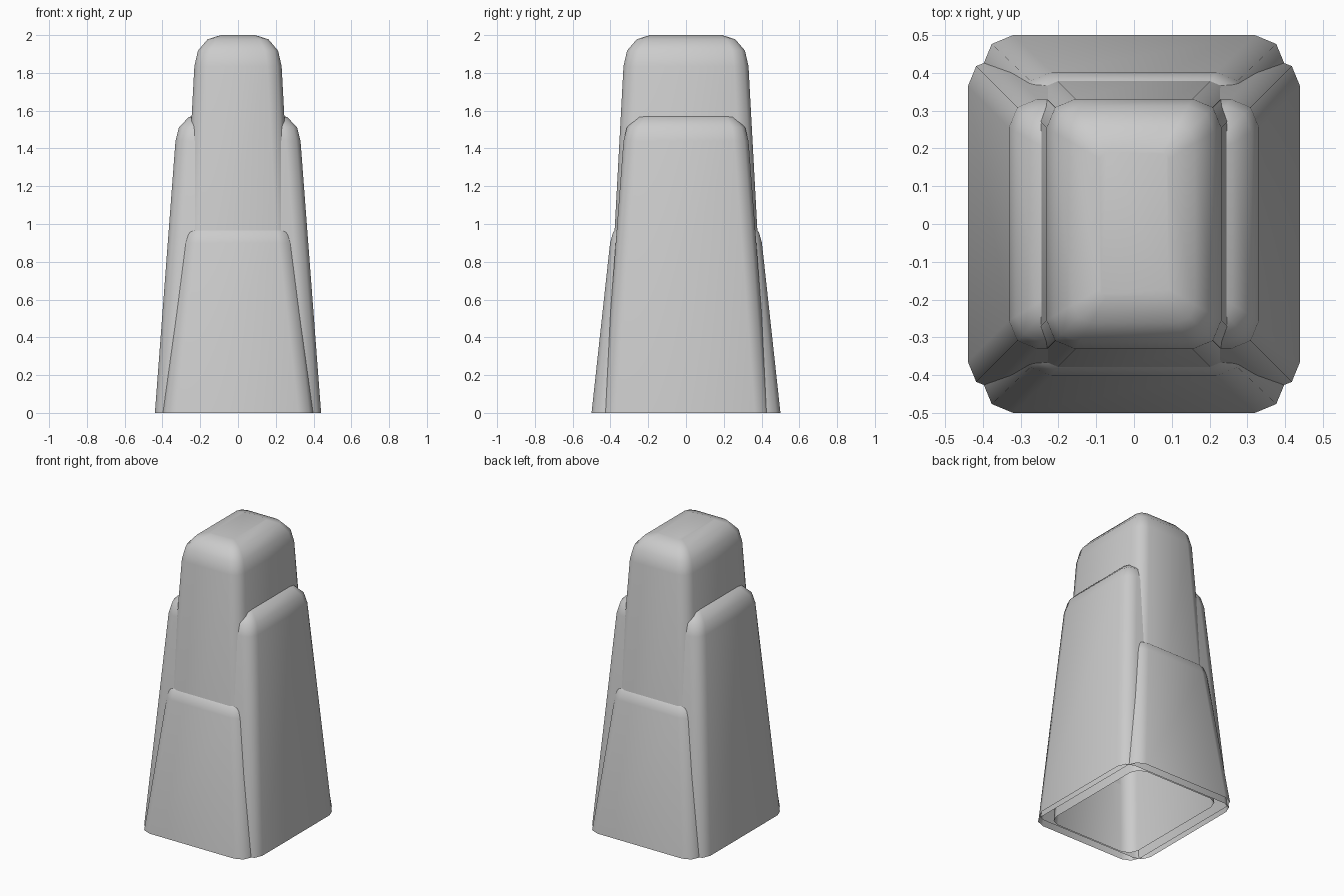
import bpy, bmesh, math

if "Cube" in bpy.data.objects:
    bpy.data.objects.remove(bpy.data.objects["Cube"])


def ring(bm, hx, hy, r, z, segs=2):
    """Rounded-rectangle loop of vertices at height z."""
    verts = []
    for q, (sx, sy) in enumerate(((1, 1), (-1, 1), (-1, -1), (1, -1))):
        for i in range(segs + 1):
            a = math.radians(90 * (q + i / segs))
            verts.append(bm.verts.new((sx * (hx - r) + r * math.cos(a),
                                       sy * (hy - r) + r * math.sin(a), z)))
    return verts


def tapered_shell(name, base, shoulder, height, r, inset, drop):
    """Tapered block, open underneath, with rounded corners and rounded top."""
    bm = bmesh.new()
    loops = [ring(bm, *base, r, 0)]
    steps = 3
    for i in range(steps + 1):
        a = math.radians(90 * i / steps)
        d = 1 - math.cos(a)
        loops.append(ring(bm, shoulder[0] - inset * d, shoulder[1] - inset * d,
                          r * (1 - 0.75 * d), height - drop * (1 - math.sin(a))))
    for lo, hi in zip(loops, loops[1:]):
        n = len(lo)
        for i in range(n):
            j = (i + 1) % n
            bm.faces.new((lo[i], lo[j], hi[j], hi[i]))
    bm.faces.new(loops[-1])
    for f in bm.faces:
        f.smooth = True
    mesh = bpy.data.meshes.new(name)
    bm.to_mesh(mesh)
    bm.free()
    obj = bpy.data.objects.new(name, mesh)
    bpy.context.collection.objects.link(obj)
    return obj


# tall central block
tapered_shell("core_tower", (0.33, 0.43), (0.231, 0.331), 2.0, 0.076, 0.14, 0.165)
# shoulders showing on the left and right
tapered_shell("side_shoulders", (0.44, 0.44), (0.331, 0.331), 1.585, 0.076, 0.14, 0.145)
# low plates showing at front and back
tapered_shell("front_back_plates", (0.40, 0.50), (0.297, 0.402), 1.015, 0.08, 0.12, 0.115)
